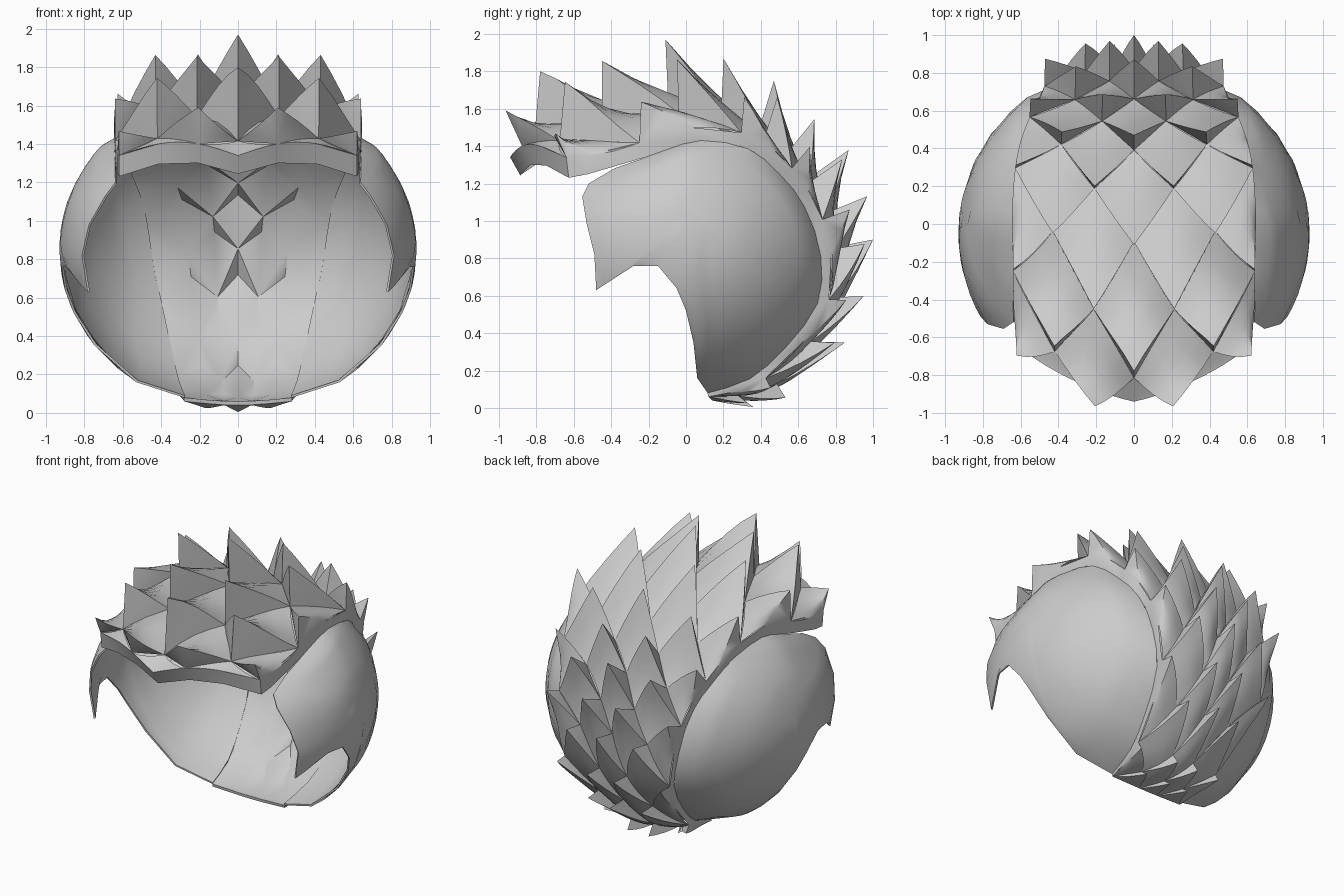
import bpy, bmesh, math
from mathutils import Vector

if "Cube" in bpy.data.objects:
    bpy.data.objects.remove(bpy.data.objects["Cube"])

grey = bpy.data.materials.new("plain grey")
grey.diffuse_color = (0.6, 0.6, 0.6, 1)
grey.use_nodes = True
grey.node_tree.nodes["Principled BSDF"].inputs["Base Color"].default_value = grey.diffuse_color


def add_object(name, bm, angle):
    bmesh.ops.remove_doubles(bm, verts=bm.verts, dist=0.0005)
    bmesh.ops.recalc_face_normals(bm, faces=bm.faces)
    me = bpy.data.meshes.new(name)
    bm.to_mesh(me)
    bm.free()
    me.materials.append(grey)
    ob = bpy.data.objects.new(name, me)
    bpy.context.collection.objects.link(ob)
    bpy.ops.object.select_all(action='DESELECT')
    ob.select_set(True)
    bpy.context.view_layer.objects.active = ob
    bpy.ops.object.shade_smooth_by_angle(angle=math.radians(angle))
    return ob


# Hair strip stations, fringe to nape:
# centre y, centre z, half width, edge y, edge z, thickness
STATIONS = [
    (-.94, 1.34, .62, -.64, 1.34, .11),
    (-.65, 1.50, .64, -.40, 1.37, .09),
    (-.35, 1.58, .64, -.15, 1.45, .08),
    (-.05, 1.63, .645, .08, 1.50, .07),
    (.25, 1.57, .62, .36, 1.45, .07),
    (.52, 1.40, .56, .55, 1.30, .07),
    (.71, 1.15, .49, .69, 1.10, .06),
    (.82, .85, .45, .78, .82, .06),
    (.80, .55, .40, .75, .54, .05),
    (.64, .28, .35, .57, .29, .05),
    (.42, .08, .31, .36, .12, .04),
    (.14, .04, .28, .12, .06, .02)]
LAST = len(STATIONS) - 1

# Rows of spikes: place along the strip, and tip (y, z) on the middle line
ROWS = [(0, None), (.5, (-1.03, 1.54)), (1.6, (-.78, 1.80)), (2.85, (-.47, 1.88)),
        (3.75, (-.11, 1.97)), (4.5, (.19, 1.89)), (5.1, (.47, 1.75)),
        (5.7, (.69, 1.56)), (6.35, (.87, 1.38)), (6.95, (.98, 1.14)),
        (7.85, (1.0, .90)), (8.7, (.96, .60)), (9.7, (.85, .35)),
        (10.4, (.54, .05)), (11, (.36, .005))]
W = 1 / 3


def station(s):
    """Smooth interpolation along the strip, straight beyond its ends."""
    i = min(max(int(math.floor(s)), 0), LAST - 1)
    f = s - i
    a, b = STATIONS[i], STATIONS[i + 1]
    if f < 0 or f > 1:
        return [p + (q - p) * f for p, q in zip(a, b)]
    o, c = STATIONS[max(i - 1, 0)], STATIONS[min(i + 2, LAST)]
    return [q + .5 * f * (r - p + f * (2*p - 5*q + 4*r - u + f * (3*(q - r) + u - p)))
            for p, q, r, u in zip(o, a, b, c)]


def surf(s, t):
    cy, cz, w, ey, ez = station(s)[:5]
    k = abs(t) ** 2.2
    wave = .07 * math.sin(math.pi * abs(t)) * max(0, 1 - max(s, 0) / 1.5)
    a = 1 - .25 * min(max((s - 4) / 3, 0), 1)      # columns crowd at the back
    return Vector((w * (a * t + (1 - a) * t ** 3),
                   cy + (ey - cy) * k + wave * .6, cz + (ez - cz) * k + wave))


def inner(s, t):
    """Inner side of the strip, offset in the side plane only."""
    a, b = surf(s + .1, t), surf(s - .1, t)
    n = Vector((0, -(a.z - b.z), a.y - b.y)).normalized()
    return surf(s, t) - n * station(s)[5]


def clamp_t(t):
    return min(max(t, -1), 1)


hair = bmesh.new()


def face(*pts):
    vs = []
    for p in pts:
        if all((p - q).length > .0005 for q in vs):
            vs.append(p)
    if len(vs) > 2:
        hair.faces.new([hair.verts.new(p) for p in vs])


# Overlapping rounded spikes outside, shallow hollow diamonds inside
N = 4
for row, (s, tip) in enumerate(ROWS):
    front = ROWS[max(row - 1, 0)][0]
    tail = ROWS[min(row + 1, len(ROWS) - 1)][0]
    foot = front + (s - front) * .12
    for t in (-1, -W, W, 1) if row % 2 else (-2 * W, 0, 2 * W):
        lt, rt = clamp_t(t - W), clamp_t(t + W)
        lift = Vector((0, 0, 0))
        if tip:
            lift = Vector((0, *tip)) - surf(foot, 0)
            lift *= 1 - .35 * t * t

        def patch(i, j):
            u, v = i / N, j / N
            a, b, c, d = (1-u)*(1-v), u*(1-v), (1-u)*v, u*v
            base = surf(a * tail + (b + c) * s + d * foot,
                        (a + d) * t + b * lt + c * rt)
            return base + lift * d

        for i in range(N):
            for j in range(N):
                face(patch(i, j), patch(i + 1, j),
                     patch(i + 1, j + 1), patch(i, j + 1))
        F = surf(front, t)
        for i in range(N):
            face(patch(N, i), patch(N, i + 1), F)
            face(patch(i, N), patch(i + 1, N), F)

        f, k, l, r = inner(front, t), inner(tail, t), inner(s, lt), inner(s, rt)
        m = inner(front + (s - front) * .6, t)
        if abs(t) < 1:
            m += lift * .22
        for a, b in ((f, l), (l, k), (k, r), (r, f)):
            face(a, b, m)

# Rim band along both sides, the fringe and the nape
for side in (-1, 1):
    for (a, _), (b, _) in zip(ROWS, ROWS[1:]):
        face(surf(a, side), surf(b, side), inner(b, side), inner(a, side))
for s in (0, LAST):
    for i in range(6):
        a, b = -1 + i * W, -1 + (i + 1) * W
        face(surf(s, a), surf(s, b), inner(s, b), inner(s, a))
add_object("spiked_hair", hair, 50)


def bulge(y, z):
    x2 = (.865 - 1.2 * (z - .85) ** 2 - 1.05 * (y + .05) ** 2
          - 1.5 * max(0, z - 1.1) * max(0, -y))
    return Vector((math.sqrt(max(x2, .075)), y, z))


# Shell outline: along the hair rim, then down the free front edge (y, z)
FREE = [(.06, .16), (.04, .35), (0, .52), (-.05, .64), (-.15, .76), (-.28, .76),
        (-.48, .63), (-.49, .82), (-.53, .98), (-.555, 1.13), (-.52, 1.2)]
OUTLINE = [inner(1 + .5 * i, 1) for i in range(21)] + [bulge(y, z) for y, z in FREE]

# Curved side shells, built as rings around a middle point
for side, name in ((-1, "left_shell"), (1, "right_shell")):
    bm = bmesh.new()
    cy, cz = .1, 1.08
    rings = []
    for k in (.2, .4, .6, .8, .92, 1):
        ring = []
        for p in OUTLINE:
            q = bulge(cy + (p.y - cy) * k, cz + (p.z - cz) * k) if k < 1 else p
            ring.append(bm.verts.new((q.x * side, q.y, q.z)))
        rings.append(ring)
    n = len(OUTLINE)
    bm.faces.new(rings[0])
    for a, b in zip(rings, rings[1:]):
        for i in range(n):
            j = (i + 1) % n
            bm.faces.new((a[i], a[j], b[j], b[i]))
    bmesh.ops.recalc_face_normals(bm, faces=bm.faces)
    if sum(f.normal.x * f.calc_area() for f in bm.faces) * side < 0:
        bmesh.ops.reverse_faces(bm, faces=bm.faces)
    bmesh.ops.solidify(bm, geom=bm.faces[:], thickness=.012)
    add_object(name, bm, 40)
